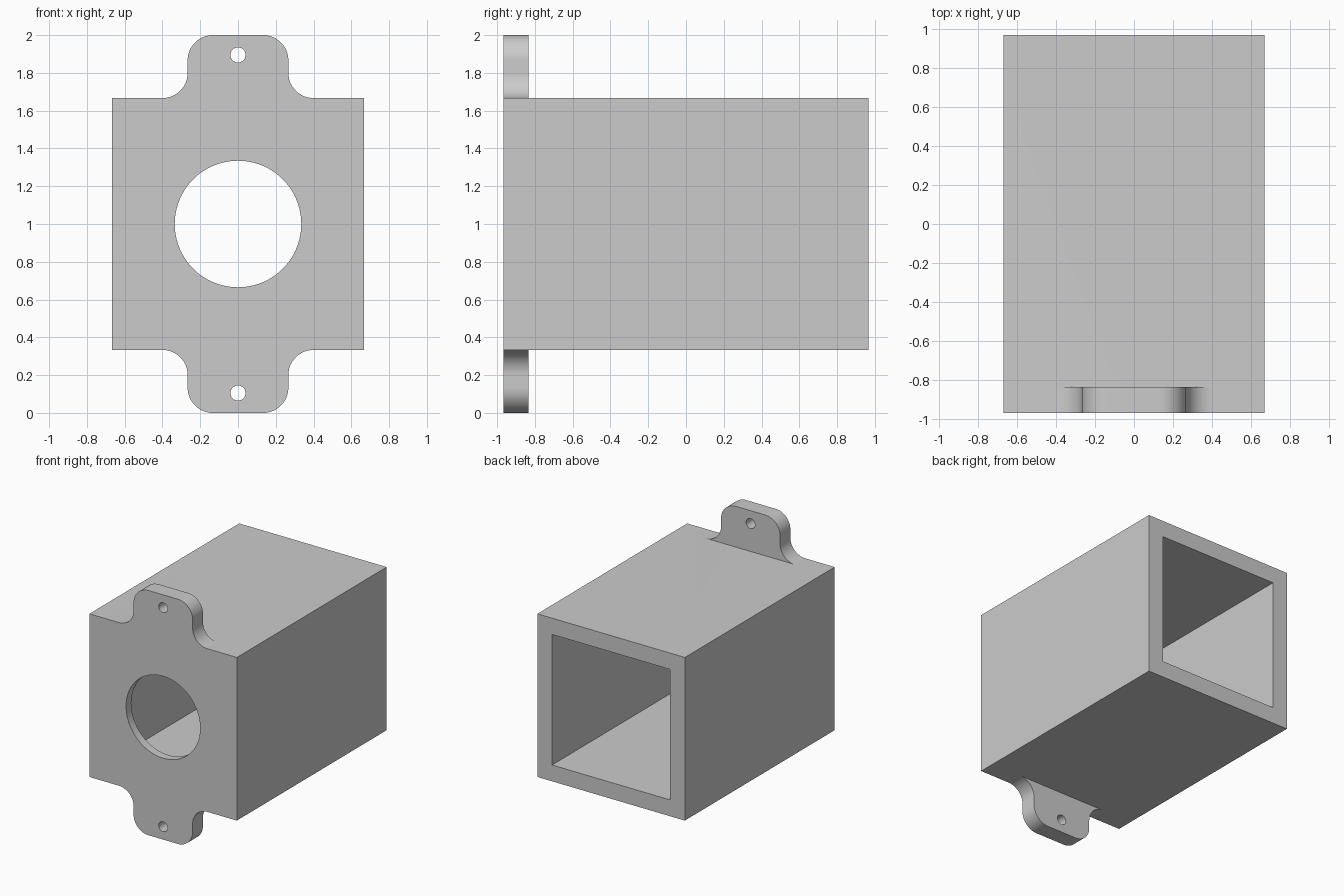
import bpy, bmesh, math
from mathutils import Matrix

U = 2 / 15                      # wall thickness, also the fillet radius
HALF, FRONT, BACK, MID = 5 * U, -0.967, 0.967, 1.0

cube = bpy.data.objects.get("Cube")
if cube:
    bpy.data.objects.remove(cube, do_unlink=True)

grey = bpy.data.materials.new("light grey")
grey.use_nodes = True
colour = (0.6, 0.6, 0.6, 1)
grey.diffuse_color = colour
grey.node_tree.nodes["Principled BSDF"].inputs["Base Color"].default_value = colour


def prism(name, outline, y0, y1):
    """Extrude an x-z outline along y."""
    bm = bmesh.new()
    face = bm.faces.new([bm.verts.new((x, y0, z)) for x, z in outline])
    moved = bmesh.ops.extrude_face_region(bm, geom=[face])["geom"]
    verts = [v for v in moved if isinstance(v, bmesh.types.BMVert)]
    bmesh.ops.translate(bm, verts=verts, vec=(0, y1 - y0, 0))
    bmesh.ops.recalc_face_normals(bm, faces=bm.faces)
    mesh = bpy.data.meshes.new(name)
    bm.to_mesh(mesh)
    bm.free()
    mesh.materials.append(grey)
    obj = bpy.data.objects.new(name, mesh)
    bpy.context.collection.objects.link(obj)
    return obj


def arc(cx, cz, r, start, end, steps):
    angles = [math.radians(start + (end - start) * i / steps) for i in range(steps + 1)]
    return [(cx + r * math.cos(a), cz + r * math.sin(a)) for a in angles]


def circle(cz, r, steps):
    return arc(0, cz, r, 0, 360, steps)[:-1]


def square(h):
    return [(-h, MID - h), (h, MID - h), (h, MID + h), (-h, MID + h)]


def combine(target, tool, operation):
    """Apply a boolean and discard the tool."""
    mod = target.modifiers.new(operation, "BOOLEAN")
    mod.operation, mod.solver, mod.object = operation, "EXACT", tool
    bpy.context.view_layer.objects.active = target
    bpy.ops.object.modifier_apply(modifier=mod.name)
    bpy.data.objects.remove(tool, do_unlink=True)


# Square tube, closed by a thin front plate with a round opening
housing = prism("housing", square(HALF), FRONT, BACK)
combine(housing, prism("cavity", square(HALF - U), FRONT + U / 2, BACK + U), "DIFFERENCE")
combine(housing, prism("opening", circle(MID, 0.335, 96), FRONT - U, FRONT + U), "DIFFERENCE")

# Mounting tab: flared foot, rounded top corners
top = MID + HALF
side = arc(3 * U, top + U, U, 270, 180, 16) + arc(U, 2 - U, U, 0, 90, 16)
foot = [(3 * U, top - U / 2)]
half = foot + side
outline = half + [(-x, z) for x, z in reversed(half)]

for name, flip in (("upper_tab", False), ("lower_tab", True)):
    pts = [(x, 2 - z) for x, z in outline] if flip else outline
    hole_z = 0.105 if flip else 1.895
    tab = prism(name, pts, FRONT, FRONT + U)
    combine(tab, prism("screw_hole", circle(hole_z, 0.04, 32), FRONT - U, FRONT + 2 * U), "DIFFERENCE")
    combine(housing, tab, "UNION")

# Smooth the curved walls, keep the corners crisp
bpy.ops.object.select_all(action="DESELECT")
housing.select_set(True)
bpy.context.view_layer.objects.active = housing
bpy.ops.object.shade_smooth_by_angle(angle=math.radians(30))
